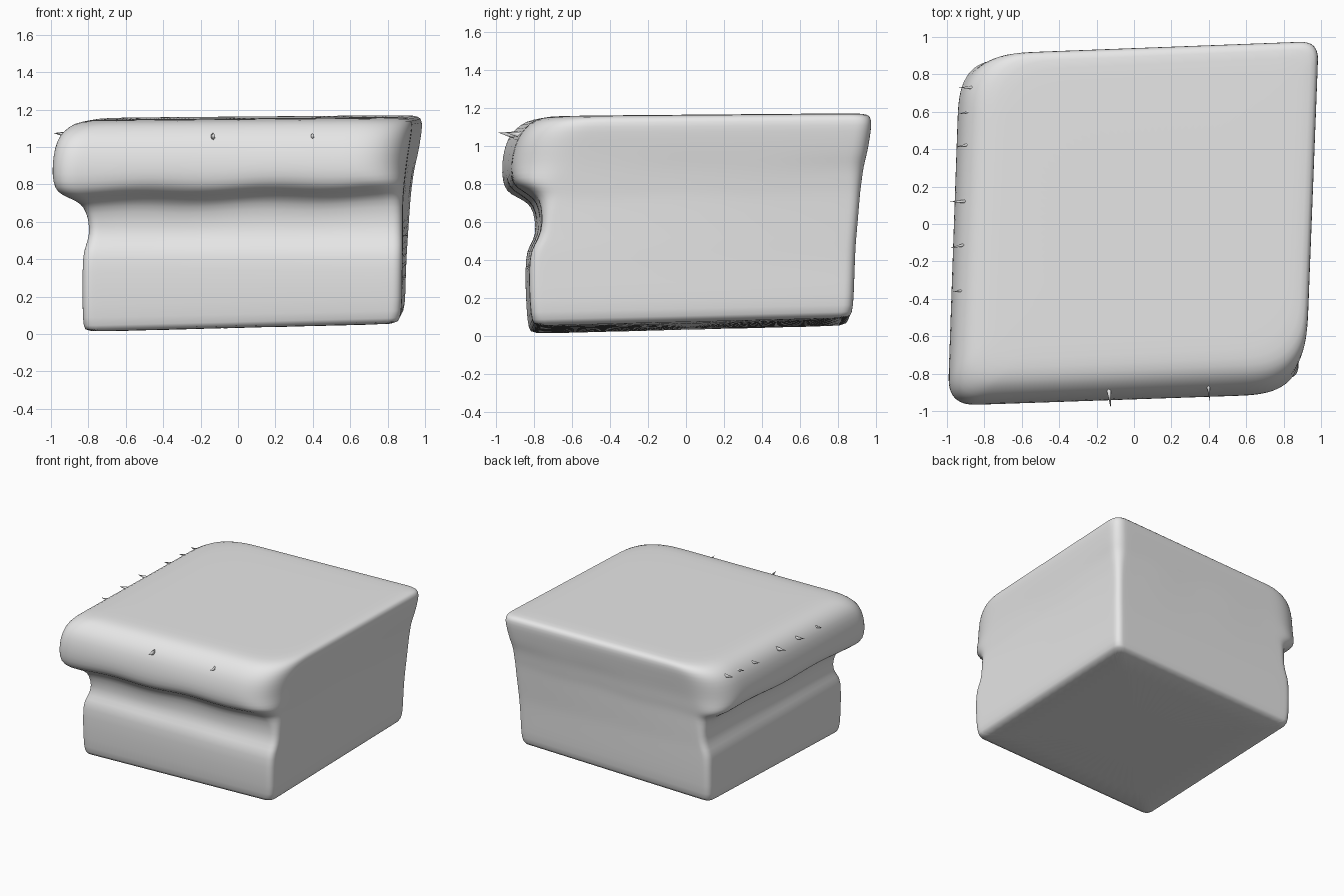
import bpy, bmesh, math, random
from mathutils import Vector

random.seed(4)
old = bpy.data.objects.get("Cube")
if old:
    bpy.data.objects.remove(old, do_unlink=True)

grey = bpy.data.materials.new("plain_grey")
grey.use_nodes = True
grey.diffuse_color = (0.8, 0.8, 0.8, 1)
grey.node_tree.nodes["Principled BSDF"].inputs["Base Color"].default_value = (0.8, 0.8, 0.8, 1)


def finish(name, bm):
    bmesh.ops.recalc_face_normals(bm, faces=bm.faces)
    mesh = bpy.data.meshes.new(name)
    bm.to_mesh(mesh)
    bm.free()
    for face in mesh.polygons:
        face.use_smooth = True
    mesh.materials.append(grey)
    obj = bpy.data.objects.new(name, mesh)
    bpy.context.collection.objects.link(obj)
    return obj


def ramp(a, b, t):
    t = min(1, max(0, (t - a) / (b - a)))
    return t * t * (3 - 2 * t)


# Wall profile: height, left x, front y, right x, back y
PROFILE = [
    (0.0, -0.79, -0.79, 0.84, 0.83),
    (0.015, -0.82, -0.82, 0.875, 0.865),
    (0.06, -0.832, -0.835, 0.895, 0.88),
    (0.25, -0.832, -0.845, 0.897, 0.885),
    (0.42, -0.832, -0.845, 0.903, 0.89),
    (0.47, -0.815, -0.825, 0.907, 0.893),
    (0.53, -0.795, -0.79, 0.912, 0.90),
    (0.61, -0.80, -0.795, 0.92, 0.91),
    (0.68, -0.825, -0.815, 0.927, 0.917),
    (0.72, -0.87, -0.86, 0.933, 0.923),
    (0.755, -0.95, -0.925, 0.938, 0.928),
    (0.79, -0.985, -0.96, 0.943, 0.933),
    (0.86, -1.0, -0.975, 0.953, 0.942),
    (0.95, -0.995, -0.97, 0.966, 0.956),
    (1.04, -0.975, -0.945, 0.98, 0.97),
    (1.1, -0.935, -0.90, 0.99, 0.98),
    (1.14, -0.88, -0.85, 0.985, 0.975),
    (1.155, -0.80, -0.78, 0.955, 0.945),
    (1.157, -0.70, -0.68, 0.86, 0.85),
    (1.157, -0.40, -0.40, 0.50, 0.50),
]
EDGE, ARC = 16, 8


def outline(z, x0, y0, x1, y1):
    """Skewed four-sided outline whose corners soften towards the top."""
    skew = 0.02 + 0.05 * ramp(0.3, 1.0, z)
    soft = ramp(0.6, 0.9, z)
    corners = [Vector(c) for c in ((x0, y0), (x1 - skew, y0 + skew), (x1, y1), (x0 + skew, y1 - skew))]
    cuts = [0.06 + s * soft for s in (0.1, 0.24, 0.04, 0.22)]
    points = []
    for i in range(4):
        c, cut = corners[i], cuts[i]
        a = c + (corners[i - 1] - c).normalized() * cut
        b = c + (corners[(i + 1) % 4] - c).normalized() * cut
        for k in range(ARC):
            t = k / ARC
            points.append(a * (1 - t) ** 2 + c * 2 * t * (1 - t) + b * t * t)
        n = corners[(i + 1) % 4]
        end = n + (c - n).normalized() * cuts[(i + 1) % 4]
        points += [b.lerp(end, k / EDGE) for k in range(EDGE)]
    return points


# Main block with an overhanging lip on the front and on the -x side
bm = bmesh.new()
rings = []
for row in PROFILE:
    z = row[0]
    lip = ramp(0.4, 0.7, z) * (1 - ramp(0.78, 1.0, z))
    ring = []
    for p in outline(*row):
        tilt = (0.045 + 0.025 * p.x + 0.025 * p.y) * (1 - ramp(0, 0.5, z))
        lift = 0.02 * (p.x + p.y + 1.6) * lip
        wave = 0.008 * math.sin(9 * p.x + 7 * p.y) * lip
        crown = 0.008 * (p.x + p.y) * ramp(1.0, 1.15, z)
        ring.append(bm.verts.new((p.x, p.y, z + tilt + lift + wave + crown)))
    rings.append(ring)
for low, high in zip(rings, rings[1:]):
    for i in range(len(low)):
        j = (i + 1) % len(low)
        bm.faces.new((low[i], low[j], high[j], high[i]))
bm.faces.new(rings[0][::-1])
bm.faces.new(rings[-1])
block = finish("overhanging_block", bm)
smooth = block.modifiers.new("smooth", "SUBSURF")
smooth.levels = smooth.render_levels = 1


# Small torn barbs along the lip
def barb(name, base, direction, size):
    d = Vector(direction).normalized()
    bm = bmesh.new()
    bmesh.ops.create_cone(bm, cap_ends=True, segments=6, radius1=size * 0.36, radius2=0, depth=size * 1.6)
    turn = d.to_track_quat("Z", "Y")
    for v in bm.verts:
        v.co = turn @ Vector((v.co.x * 0.6, v.co.y, v.co.z)) + Vector(base)
    finish(name, bm)


for n, x in enumerate((-0.13, 0.4)):
    barb("front_barb_%d" % (n + 1), (x, -0.93 + 0.04 * n, 1.06), (0.1, -1, 0.15), 0.07)
for n, y in enumerate((-0.36, -0.12, 0.12, 0.42, 0.6, 0.73)):
    base = (-0.945 + 0.07 * ramp(0, 0.8, y), y, 1.07)
    barb("side_barb_%d" % (n + 1), base, (-1, random.uniform(-0.3, 0.4), 0.1), 0.04 + 0.008 * n)
